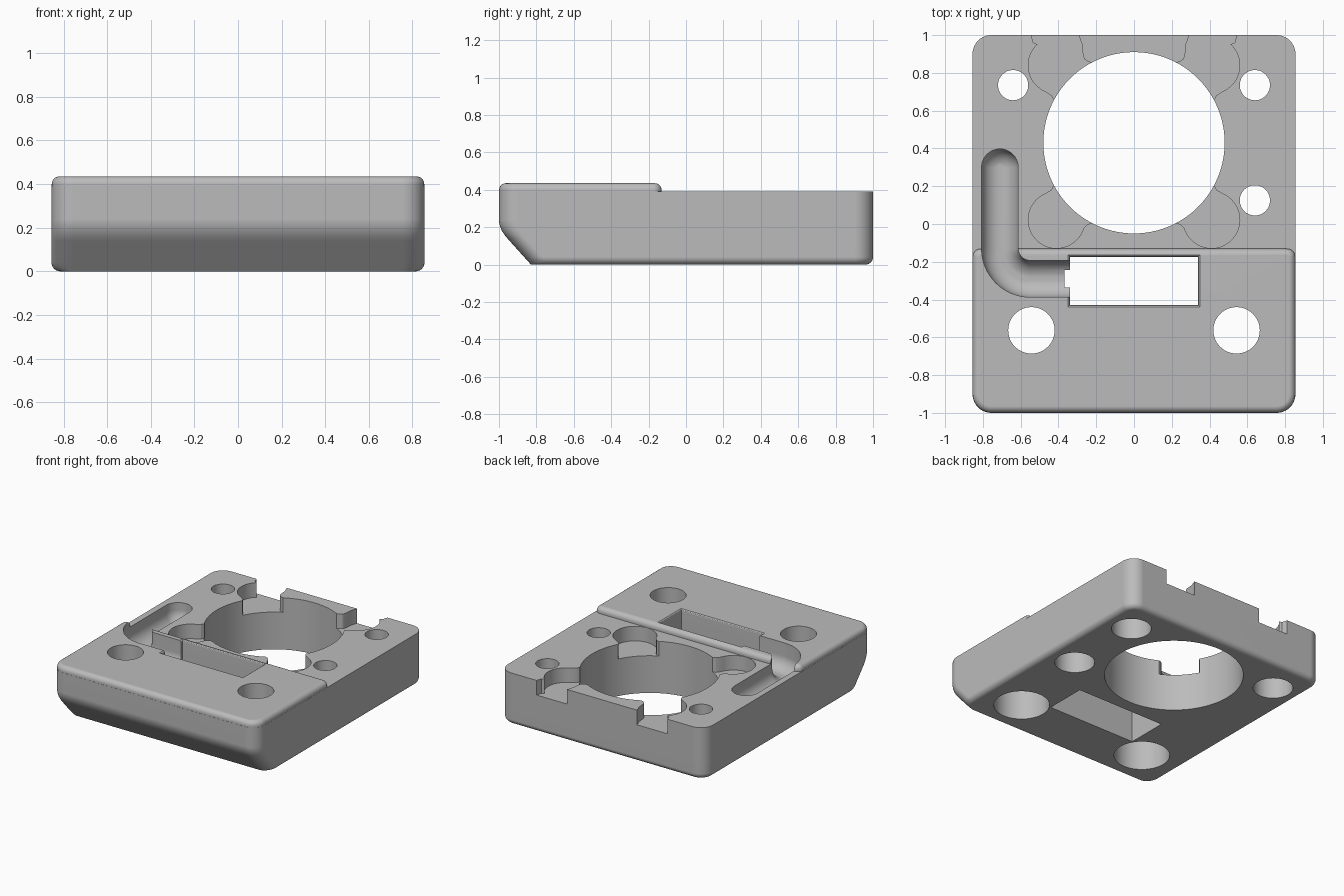
import bpy, bmesh
from math import sin, cos, radians

cube = bpy.data.objects.get("Cube")
if cube:
    bpy.data.objects.remove(cube, do_unlink=True)

grey = bpy.data.materials.new("plain grey")
grey.use_nodes = True
grey.diffuse_color = (0.5, 0.5, 0.5, 1)
grey.node_tree.nodes["Principled BSDF"].inputs["Base Color"].default_value = (0.5, 0.5, 0.5, 1)


def arc(cx, cy, r, a0, a1, n=10):
    angles = [radians(a0 + (a1 - a0) * i / n) for i in range(n + 1)]
    return [(cx + r * cos(a), cy + r * sin(a)) for a in angles]


def circle(cx, cy, r, n=64):
    return arc(cx, cy, r, 0, 360, n)[:-1]


def rounded_rect(hx, y0, y1, front_r, back_r):
    return (arc(hx - back_r, y1 - back_r, back_r, 0, 90)
            + arc(back_r - hx, y1 - back_r, back_r, 90, 180)
            + arc(front_r - hx, y0 + front_r, front_r, 180, 270)
            + arc(hx - front_r, y0 + front_r, front_r, 270, 360))


def loft(name, layers):
    """Closed solid through a stack of (z, outline) layers."""
    bm = bmesh.new()
    rings = [[bm.verts.new((x, y, z)) for x, y in pts] for z, pts in layers]
    for low, high in zip(rings, rings[1:]):
        for i in range(len(low)):
            j = (i + 1) % len(low)
            bm.faces.new((low[i], low[j], high[j], high[i]))
    bm.faces.new(rings[0][::-1])
    bm.faces.new(rings[-1])
    bmesh.ops.recalc_face_normals(bm, faces=bm.faces)
    mesh = bpy.data.meshes.new(name)
    bm.to_mesh(mesh)
    bm.free()
    mesh.materials.append(grey)
    obj = bpy.data.objects.new(name, mesh)
    bpy.context.collection.objects.link(obj)
    return obj


def combine(target, other, operation):
    mod = target.modifiers.new("combine", 'BOOLEAN')
    mod.operation = operation
    mod.solver = 'EXACT'
    mod.object = other
    bpy.context.view_layer.objects.active = target
    bpy.ops.object.modifier_apply(modifier=mod.name)
    bpy.data.objects.remove(other, do_unlink=True)


# Main plate: filleted underside, sloped lower front
def front_slope(z):
    t = max(0, 0.24 - z)
    return 0.9 * (t * t / 0.2 if t < 0.1 else t - 0.05)


fillet = [(0.04 * (1 - cos(radians(a))), 0.04 * (1 - sin(radians(a)))) for a in range(0, 91, 15)]
levels = fillet + [(z, 0) for z in (0.14, 0.16, 0.18, 0.2, 0.22, 0.24, 0.39)]
plate = loft("mounting_plate", [
    (z, rounded_rect(0.855 - i, -1 + front_slope(z), 1 - i, 0.1 - i, 0.1 - i)) for z, i in levels])

# Raised front deck with a rounded rim
rim = [(0.3, 0.001)] + [(0.4 + 0.035 * sin(radians(a)), 0.001 + 0.035 * (1 - cos(radians(a))))
                        for a in range(0, 91, 15)]
deck = loft("raised_deck", [
    (z, rounded_rect(0.855 - i, -1 + i, -0.13 - i, 0.1 - i, 0.045 - i)) for z, i in rim])
combine(plate, deck, 'UNION')

cutters = [loft("motor_bore", [(z, circle(0, 0.43, 0.48, 96)) for z in (-0.1, 0.6)])]


# Screw holes, counterbored from below
def stepped_hole(x, y, r, bore, depth):
    steps = [(-0.1, bore), (depth, bore), (depth, r), (0.6, r)]
    return loft("screw_hole", [(z, circle(x, y, rad, 48)) for z, rad in steps])


for x, y in ((-0.64, 0.735), (0.64, 0.735), (0.64, 0.125)):
    cutters.append(stepped_hole(x, y, 0.08, 0.138, 0.2))
for side in (-1, 1):
    cutters.append(stepped_hole(side * 0.543, -0.563, 0.123, 0.193, 0.25))

# Lobed pockets round the bore; the rear pair opens through the back face
rear_lobe = (arc(-0.41, 0.84, 0.15, 248, 132, 16)
             + [(-0.533, 0.96), (-0.55, 1.02), (-0.3, 1.02), (-0.275, 0.95), (-0.27, 0.89),
                (-0.26, 0.87), (-0.24, 0.858), (-0.2, 0.85), (-0.25, 0.6), (-0.42, 0.65),
                (-0.435, 0.68)])
front_lobe = (arc(-0.41, 0.022, 0.15, 112, 330, 28)
              + [(-0.265, -0.02), (-0.245, 0), (-0.2, 0.01), (-0.25, 0.26), (-0.42, 0.21),
                 (-0.435, 0.18)])
for lobe in (rear_lobe, front_lobe):
    for side in (-1, 1):
        outline = [(-side * x, y) for x, y in lobe]
        cutters.append(loft("screw_pocket", [(z, outline) for z in (0.28, 0.6)]))


# Rectangular window: wider below, softened upper edge
def window(grow):
    x, y0, y1 = 0.338 + grow, -0.428 - grow, -0.175 + grow
    return [(-x, y0), (x, y0), (x, y1), (-x, y1)]


cutters.append(loft("window", [(z, window(g)) for z, g in (
    (-0.1, 0.03), (0.25, 0.03), (0.25, 0), (0.42, 0), (0.43, 0.004), (0.436, 0.012), (0.5, 0.012))]))


# Round-bottomed cable channel with a bend
def channel(w):
    return (arc(-0.71, 0.3, w, 0, 180, 20)
            + arc(-0.55, -0.13, 0.16 + w, 180, 270, 16)
            + [(-0.3, -0.29 - w), (-0.3, -0.29 + w)]
            + arc(-0.55, -0.13, 0.16 - w, 270, 180, 16))


bowl = [(0.335 - 0.097 * sin(radians(a)), 0.097 * cos(radians(a))) for a in range(84, -1, -12)]
cutters.append(loft("cable_channel", [(z, channel(w)) for z, w in bowl + [(0.6, 0.097)]]))

for cutter in cutters:
    combine(plate, cutter, 'DIFFERENCE')

# Smooth shading with crisp edges and flat large faces
bpy.ops.object.select_all(action='DESELECT')
plate.select_set(True)
bpy.context.view_layer.objects.active = plate
bpy.ops.object.shade_smooth_by_angle(angle=radians(30))
normals = plate.modifiers.new("even_normals", 'WEIGHTED_NORMAL')
normals.keep_sharp = True
